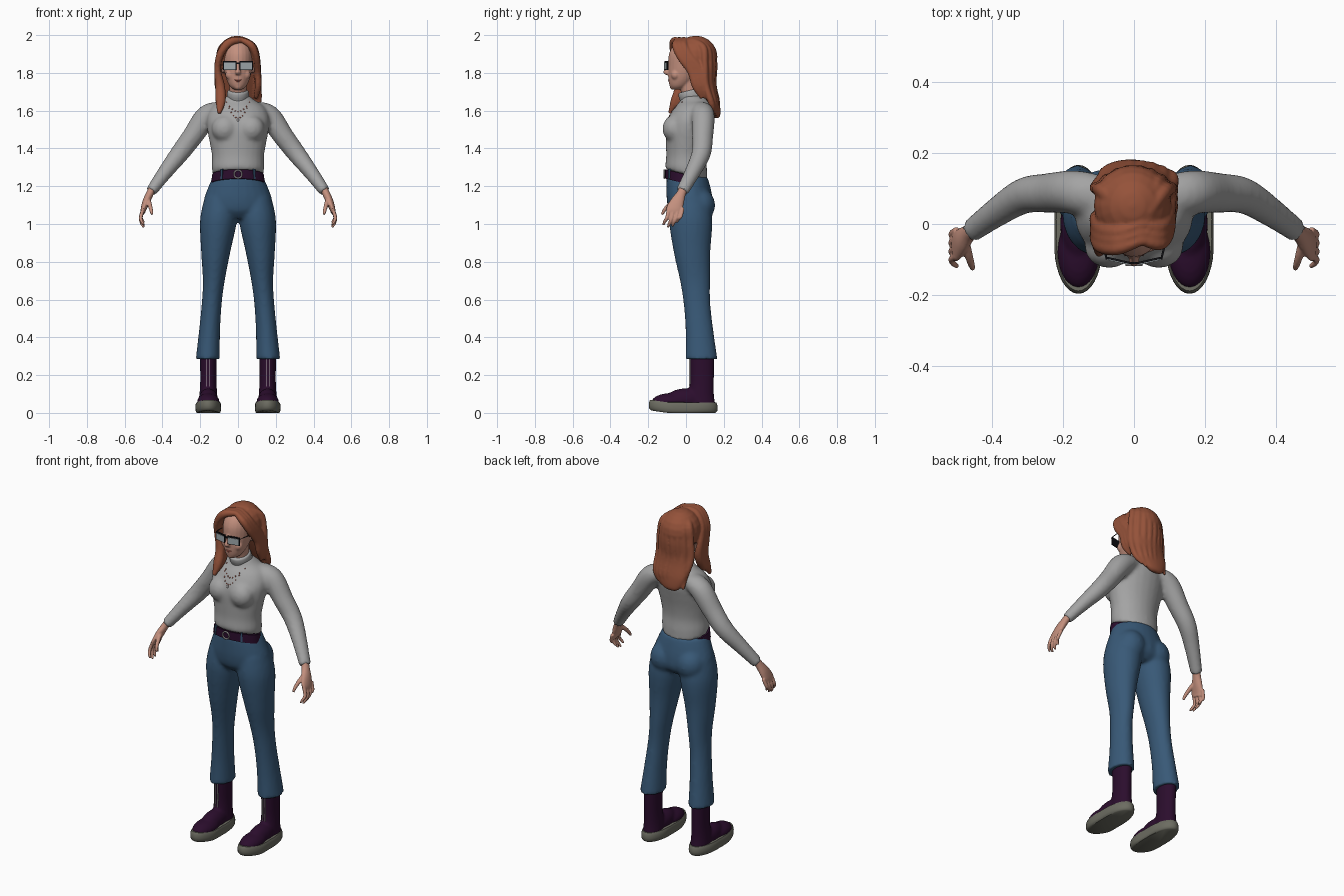
import bpy, bmesh, math
from mathutils import Vector, Matrix
from mathutils.bvhtree import BVHTree

if "Cube" in bpy.data.objects:
    bpy.data.objects.remove(bpy.data.objects["Cube"])


def material(name, *rgb):
    mat = bpy.data.materials.new(name)
    mat.use_nodes = True
    mat.diffuse_color = (*rgb, 1)
    mat.node_tree.nodes["Principled BSDF"].inputs["Base Color"].default_value = (*rgb, 1)
    return mat


SKIN = material("skin", .55, .28, .21)
HAIR = material("auburn hair", .3, .085, .042)
KNIT = material("grey knit", .37, .37, .37)
DENIM = material("blue denim", .04, .1, .185)
LEATHER = material("plum leather", .024, .004, .026)
RUBBER = material("sole rubber", .15, .15, .12)
BLACK = material("black frame", .006, .006, .008)
LENS = material("pale lens", .35, .4, .42)
COPPER = material("copper red", .5, .14, .1)
SILVER = material("silver metal", .5, .47, .47)


def loft(bm, sections, flat=False, sides=24, steps=5):
    """Smooth tube through sections of (x, y, z, width radius, depth radius)."""
    keys = [Vector(s) for s in sections]
    keys = [keys[0]] + keys + [keys[-1]]
    path = []
    for a, b, c, d in zip(keys, keys[1:], keys[2:], keys[3:]):
        for k in range(steps):
            t = k / steps
            path.append(b + (c - a) * (t / 2) + (a * 2 - b * 5 + c * 4 - d) * (t * t / 2)
                        + (b * 3 - a - c * 3 + d) * (t ** 3 / 2))
    path.append(keys[-1])
    rings = []
    for i, p in enumerate(path):
        ahead, behind = path[min(i + 1, len(path) - 1)], path[max(i - 1, 0)]
        along = Vector((0, 0, 1)) if flat else (Vector(ahead[:3]) - Vector(behind[:3])).normalized()
        across = Vector((0, 1, 0)).cross(along).normalized()
        deep = along.cross(across)
        ring = []
        for k in range(sides):
            a = math.tau * k / sides
            ring.append(bm.verts.new(Vector(p[:3]) + across * (math.cos(a) * p[3])
                                     + deep * (math.sin(a) * p[4])))
        rings.append(ring)
    for low, high in zip(rings, rings[1:]):
        for k in range(sides):
            j = (k + 1) % sides
            bm.faces.new((low[k], low[j], high[j], high[k]))
    bm.faces.new(rings[0][::-1])
    bm.faces.new(rings[-1])


def ball(bm, centre, radii, segments=20):
    size = Matrix.Diagonal((*radii, 1))
    bmesh.ops.create_uvsphere(bm, u_segments=segments, v_segments=segments // 2, radius=1,
                              matrix=Matrix.Translation(centre) @ size)


def box(bm, centre, half, turn=0):
    size = Matrix.Diagonal((*[h * 2 for h in half], 1))
    bmesh.ops.create_cube(bm, size=1, matrix=Matrix.Translation(centre)
                          @ Matrix.Rotation(turn, 4, "Z") @ size)


def finish(name, bm, mat, voxel=0, relax=3, mirror=False):
    """Make the object; a voxel size fuses its overlapping volumes into one skin."""
    bmesh.ops.recalc_face_normals(bm, faces=bm.faces)
    mesh = bpy.data.meshes.new(name)
    bm.to_mesh(mesh)
    bm.free()
    obj = bpy.data.objects.new(name, mesh)
    bpy.context.collection.objects.link(obj)
    mesh.materials.append(mat)
    bpy.ops.object.select_all(action="DESELECT")
    obj.select_set(True)
    bpy.context.view_layer.objects.active = obj
    bpy.ops.object.shade_smooth_by_angle(angle=math.radians(45))
    if voxel:
        fuse = obj.modifiers.new("fuse", "REMESH")
        fuse.mode = "VOXEL"
        fuse.voxel_size = voxel
        fuse.use_smooth_shade = True
        soft = obj.modifiers.new("relax", "SMOOTH")
        soft.iterations = relax
    if mirror:
        obj.modifiers.new("mirror", "MIRROR").use_mirror_merge = False
    return obj


def slope(bm, limit):
    """Tilt everything below the limit so that the front sits higher."""
    for v in bm.verts:
        if v.co.z < limit:
            v.co.z -= v.co.y * .25


# Sweater: torso, bust and both sleeves
bm = bmesh.new()
loft(bm, [(0, .005, 1.262, .134, .108), (0, 0, 1.3, .139, .11), (0, 0, 1.36, .138, .105),
          (0, .003, 1.43, .15, .11), (0, .01, 1.5, .163, .118), (0, .022, 1.56, .165, .118),
          (0, .04, 1.62, .14, .1), (0, .048, 1.655, .09, .075), (0, .03, 1.68, .058, .06)], flat=True)
slope(bm, 1.29)
for s in (-1, 1):
    ball(bm, (s * .07, -.065, 1.505), (.07, .06, .07))
    loft(bm, [(s * .09, .075, 1.605, .045, .06), (s * .165, .09, 1.57, .06, .062),
              (s * .24, .088, 1.465, .055, .056), (s * .31, .08, 1.372, .05, .051),
              (s * .385, .035, 1.275, .04, .042), (s * .46, -.02, 1.172, .03, .034)])
sweater = finish("sweater", bm, KNIT, .011, 5)

# Rolled collar, tipped forward
bm = bmesh.new()
loft(bm, [(0, .04, 1.645, .062, .066), (0, .032, 1.665, .058, .063), (0, .025, 1.685, .058, .063),
          (0, .02, 1.702, .055, .06), (0, .018, 1.708, .048, .052)], flat=True, sides=32)
for v in bm.verts:
    v.co.z += (v.co.y - .02) * .25
finish("rolled_collar", bm, KNIT)

# Trousers
bm = bmesh.new()
loft(bm, [(0, .005, 1.252, .132, .108), (0, .012, 1.2, .156, .116), (0, .02, 1.13, .18, .122),
          (0, .025, 1.07, .17, .115), (0, .025, 1.03, .1, .08)], flat=True)
for s in (-1, 1):
    ball(bm, (s * .085, .07, 1.1), (.085, .085, .09))
    loft(bm, [(s * .092, .02, 1.14, .085, .1), (s * .103, .025, 1.02, .098, .115),
              (s * .118, .032, .85, .077, .097), (s * .128, .048, .7, .058, .08),
              (s * .139, .058, .58, .053, .071), (s * .151, .072, .43, .056, .074),
              (s * .16, .082, .285, .064, .085)], flat=True)
finish("trousers", bm, DENIM, .011, 4)

# Belt with loops and a ring buckle
bm = bmesh.new()
loft(bm, [(0, -.006, 1.213, .143, .104), (0, -.006, 1.262, .136, .104)], flat=True, sides=40, steps=1)
slope(bm, 1.3)
finish("belt", bm, LEATHER)
bm = bmesh.new()
for x in (-.085, .085):
    box(bm, (x, -.088, 1.264), (.005, .007, .028), x * 6)
finish("belt_loops", bm, DENIM)
bpy.ops.mesh.primitive_torus_add(location=(0, -.115, 1.264), rotation=(math.pi / 2, 0, 0),
                                 major_radius=.021, minor_radius=.004, major_segments=24, minor_segments=8)
buckle = bpy.context.object
buckle.name = "buckle"
buckle.data.materials.append(SILVER)
bpy.ops.object.shade_smooth()

# Boots, soles and zips, mirrored to the other foot
bm = bmesh.new()
loft(bm, [(.157, .08, .045, .052, .075), (.157, .08, .1, .047, .068), (.157, .085, .18, .043, .063),
          (.157, .085, .31, .045, .066)], flat=True)
ball(bm, (.157, -.08, .058), (.06, .103, .047))
ball(bm, (.157, .0, .07), (.052, .11, .06))
finish("boots", bm, LEATHER, .008, 4, True)
bm = bmesh.new()
loft(bm, [(.157, -.015, 0, .06, .17), (.157, -.015, .012, .068, .181), (.157, -.015, .04, .068, .181),
          (.157, -.015, .056, .062, .174)], flat=True, sides=40, steps=2)
for v in bm.verts:
    v.co.z += max(0, -.1 - v.co.y) * .15
    # broaden the outline towards heel and toe
    v.co.x = .157 + (v.co.x - .157) * (1 + abs(v.co.y + .015) * .9)
    v.co.x = max(.157 - .066, min(.157 + .068, v.co.x))
finish("boot_soles", bm, RUBBER, 0, 0, True)
bm = bmesh.new()
for x in (.15, .165):
    box(bm, (x, .021, .215), (.002, .004, .075))
finish("boot_zips", bm, SILVER, 0, 0, True)

# Hands: palm, four fingers and thumb
bm = bmesh.new()
loft(bm, [(.452, -.013, 1.19, .02, .024), (.467, -.026, 1.16, .02, .025), (.485, -.045, 1.12, .02, .036),
          (.5, -.062, 1.08, .015, .042), (.504, -.068, 1.06, .012, .038)])
for i, length in enumerate((.075, .088, .082, .062)):
    y, tip = -.1 + i * .024, 1.07 - length
    loft(bm, [(.5, y + .01, 1.085, .01, .011), (.515, y, 1.065 - length * .4, .0095, .01),
              (.51, y - .012, tip + .02, .008, .009), (.498, y - .02, tip, .006, .006)], sides=12)
loft(bm, [(.478, -.045, 1.135, .013, .014), (.468, -.085, 1.105, .012, .012),
          (.46, -.113, 1.075, .01, .01), (.455, -.127, 1.05, .007, .007)], sides=12)
finish("hands", bm, SKIN, .004, 3, True)

# Head with neck, nose, ears and cheeks
bm = bmesh.new()
loft(bm, [(0, -.045, 1.712, .022, .028), (0, -.035, 1.732, .045, .052), (0, -.015, 1.775, .064, .079),
          (0, .006, 1.835, .077, .1), (0, .015, 1.9, .08, .105), (0, .022, 1.95, .066, .085),
          (0, .025, 1.98, .03, .04)], flat=True)
loft(bm, [(0, .03, 1.66, .046, .048), (0, .02, 1.72, .046, .05), (0, .02, 1.78, .05, .055)], flat=True)
loft(bm, [(0, -.088, 1.86, .008, .01), (0, -.096, 1.83, .01, .014), (0, -.103, 1.803, .015, .018),
          (0, -.095, 1.79, .012, .012)], flat=True, sides=12)
ball(bm, (0, -.068, 1.728), (.022, .018, .018))
for s in (-1, 1):
    ball(bm, (s * .081, .022, 1.83), (.01, .02, .032))
    ball(bm, (s * .04, -.055, 1.79), (.027, .025, .028))
finish("head", bm, SKIN, .005, 3)
bm = bmesh.new()
ball(bm, (0, -.087, 1.763), (.02, .009, .004))
ball(bm, (0, -.085, 1.756), (.016, .009, .005))
finish("lips", bm, COPPER)

# Hair: crown, back fall and swept locks
bm = bmesh.new()
ball(bm, (-.004, .052, 1.885), (.11, .115, .112))
loft(bm, [(0, .07, 1.9, .1, .09), (0, .09, 1.8, .108, .065), (0, .115, 1.72, .105, .048),
          (-.004, .145, 1.64, .095, .034), (-.012, .16, 1.58, .06, .022), (-.015, .162, 1.56, .03, .01)],
     flat=True)
for i in range(8):
    lean = i / 3.5 - 1
    x, back = lean * .1, 1 - lean * lean
    loft(bm, [(.01 + x * .3, .03, 1.975, .012, .014), (x * .85, .09 + back * .035, 1.935, .018, .02),
              (x, .1 + back * .05, 1.85, .021, .018), (x * 1.05, .105 + back * .04, 1.74, .02, .018),
              (x * .95 + .01, .135 + back * .03, 1.64, .018, .017),
              (x * .8 - .01, .155 + back * .01, 1.575 + (i % 3) * .012, .007, .007)], sides=12)
for shift in (0, .022, .045):
    # right side falls in front of the shoulder
    loft(bm, [(.025, -.045 + shift, 1.975, .014, .014), (-.045, -.068 + shift, 1.962, .022, .02),
              (-.093, -.058 + shift, 1.9, .02, .025), (-.108, -.035 + shift, 1.82, .018, .026),
              (-.095, -.032 + shift, 1.73, .026, .026), (-.092, -.06 + shift * .7, 1.65, .027, .022),
              (-.1 + shift * .5, -.085 + shift * .7, 1.585 + shift, .01, .01)], sides=12)
    # left side sweeps back behind the shoulder
    loft(bm, [(.02, -.045 + shift, 1.975, .014, .014), (.07, -.055 + shift, 1.945, .02, .02),
              (.096, -.025 + shift, 1.885, .018, .024), (.104, .03 + shift, 1.81, .017, .025),
              (.106, .055 + shift, 1.73, .018, .024), (.095, .085 + shift, 1.665, .009, .009)], sides=12)
finish("hair", bm, HAIR, .0065, 2)

# Glasses: dark rims, pale lenses, bridge and side arms
rims, lenses = bmesh.new(), bmesh.new()
for s in (-1, 1):
    turn = s * .22
    box(rims, (s * .043, -.103, 1.838), (.036, .003, .024), turn)
    box(lenses, (s * .043, -.107, 1.836), (.031, .002, .018), turn)
    loft(rims, [(s * .078, -.096, 1.853, .003, .005), (s * .087, -.05, 1.853, .003, .005),
                (s * .087, .03, 1.848, .003, .005)], flat=True, sides=8)
box(rims, (0, -.11, 1.85), (.01, .003, .004))
finish("glasses_frame", rims, BLACK)
finish("glasses_lenses", lenses, LENS)

# Necklace: beads and a pendant laid on the sweater
bpy.context.view_layer.update()
surface = BVHTree.FromObject(sweater, bpy.context.evaluated_depsgraph_get())


def on_chest(x, z):
    hit = surface.ray_cast(Vector((x, -1, z)), Vector((0, 1, 0)))[0]
    return hit or Vector((x, -.1, z))


bm = bmesh.new()
for drop, count in ((.05, 9), (.085, 11)):
    for i in range(count):
        t = i / (count - 1) * 2 - 1
        ball(bm, on_chest(t * .06, 1.645 - drop * (1 - t * t)), (.004, .004, .004), 8)
finish("necklace_beads", bm, COPPER)
bm = bmesh.new()
ball(bm, on_chest(0, 1.55), (.006, .005, .01), 10)
finish("pendant", bm, SILVER)
